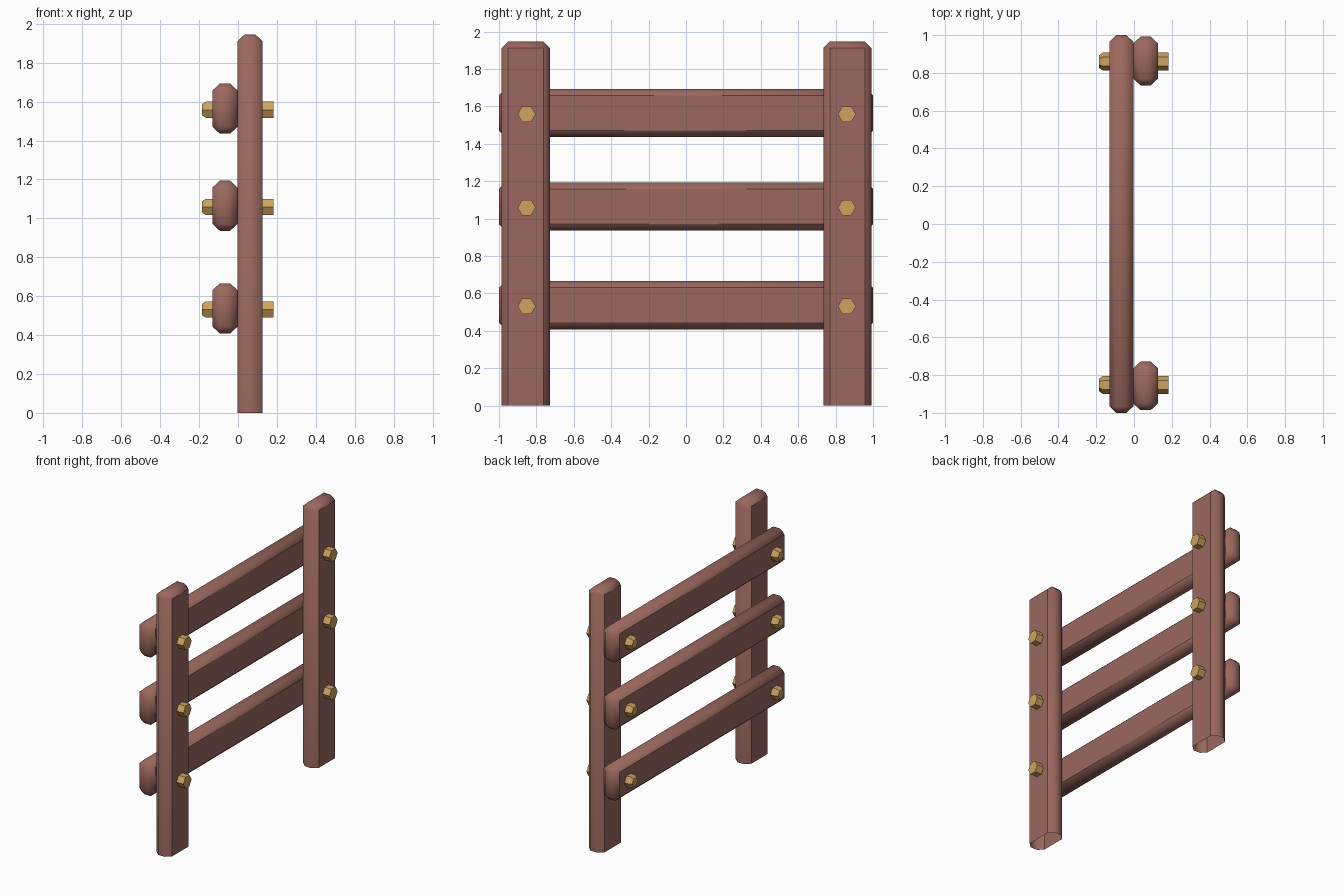
import bpy, bmesh, math
from mathutils import Matrix, Vector

if "Cube" in bpy.data.objects:
    bpy.data.objects.remove(bpy.data.objects["Cube"])


def material(name, rgb):
    m = bpy.data.materials.new(name)
    m.diffuse_color = (*rgb, 1)
    m.use_nodes = True
    m.node_tree.nodes["Principled BSDF"].inputs["Base Color"].default_value = m.diffuse_color
    return m


WOOD = material("reddish brown wood", (0.33, 0.14, 0.115))
BRASS = material("brass", (0.62, 0.37, 0.115))


def finish(name, bm, mat, smooth=None):
    bmesh.ops.recalc_face_normals(bm, faces=bm.faces[:])
    me = bpy.data.meshes.new(name)
    bm.to_mesh(me)
    bm.free()
    me.materials.append(mat)
    ob = bpy.data.objects.new(name, me)
    bpy.context.collection.objects.link(ob)
    if smooth:
        bpy.context.view_layer.objects.active = ob
        ob.select_set(True)
        bpy.ops.object.shade_smooth_by_angle(angle=math.radians(smooth))
        ob.select_set(False)
    return ob


def plank(name, lo, hi, open_bottom=False):
    """Chamfered board; the chamfer is slightly wider along x."""
    lo, hi = Vector(lo), Vector(hi)
    stretch = 1.08
    size = hi - lo
    bm = bmesh.new()
    bmesh.ops.create_cube(bm, size=1)
    bmesh.ops.scale(bm, vec=(size.x / stretch, size.y, size.z), verts=bm.verts)
    bmesh.ops.bevel(bm, geom=bm.edges[:], offset=0.035, offset_type='OFFSET',
                    segments=1, profile=0.5, affect='EDGES')
    bmesh.ops.scale(bm, vec=(stretch, 1, 1), verts=bm.verts)
    bmesh.ops.translate(bm, vec=(lo + hi) / 2, verts=bm.verts)
    if open_bottom:  # cut off flush with the ground, left open
        bmesh.ops.bisect_plane(bm, geom=bm.verts[:] + bm.edges[:] + bm.faces[:],
                               plane_co=(0, 0, 0), plane_no=(0, 0, -1), clear_outer=True)
    return finish(name, bm, WOOD, 44)


def bolt(name, y, z):
    """Hexagonal bolt through rail and post, tapered at the rail end."""
    bm = bmesh.new()
    rings = []
    for x, r in ((0.182, 0.048), (-0.165, 0.048), (-0.184, 0.034)):
        rings.append([bm.verts.new((x, y + r * math.cos(k * math.pi / 3),
                                    z + r * math.sin(k * math.pi / 3))) for k in range(6)])
    for a, b in zip(rings, rings[1:]):
        for k in range(6):
            n = (k + 1) % 6
            bm.faces.new((a[k], a[n], b[n], b[k]))
    bm.faces.new(rings[0])
    bm.faces.new(rings[-1])
    return finish(name, bm, BRASS)


# Upright posts
for side, s in (("left", -1), ("right", 1)):
    y = s * 0.86 + 0.003
    plank(side + "_post", (-0.003, y - 0.129, -0.2), (0.126, y + 0.129, 1.946), True)

# Rails with a bolt at each end
for level, z in (("lower", 0.537), ("middle", 1.065), ("upper", 1.564)):
    plank(level + "_rail", (-0.131, -1, z - 0.129), (-0.003, 1, z + 0.129))
    for side, s in (("left", -1), ("right", 1)):
        bolt(f"{level}_{side}_bolt", s * 0.856 + 0.004, z - 0.006)
